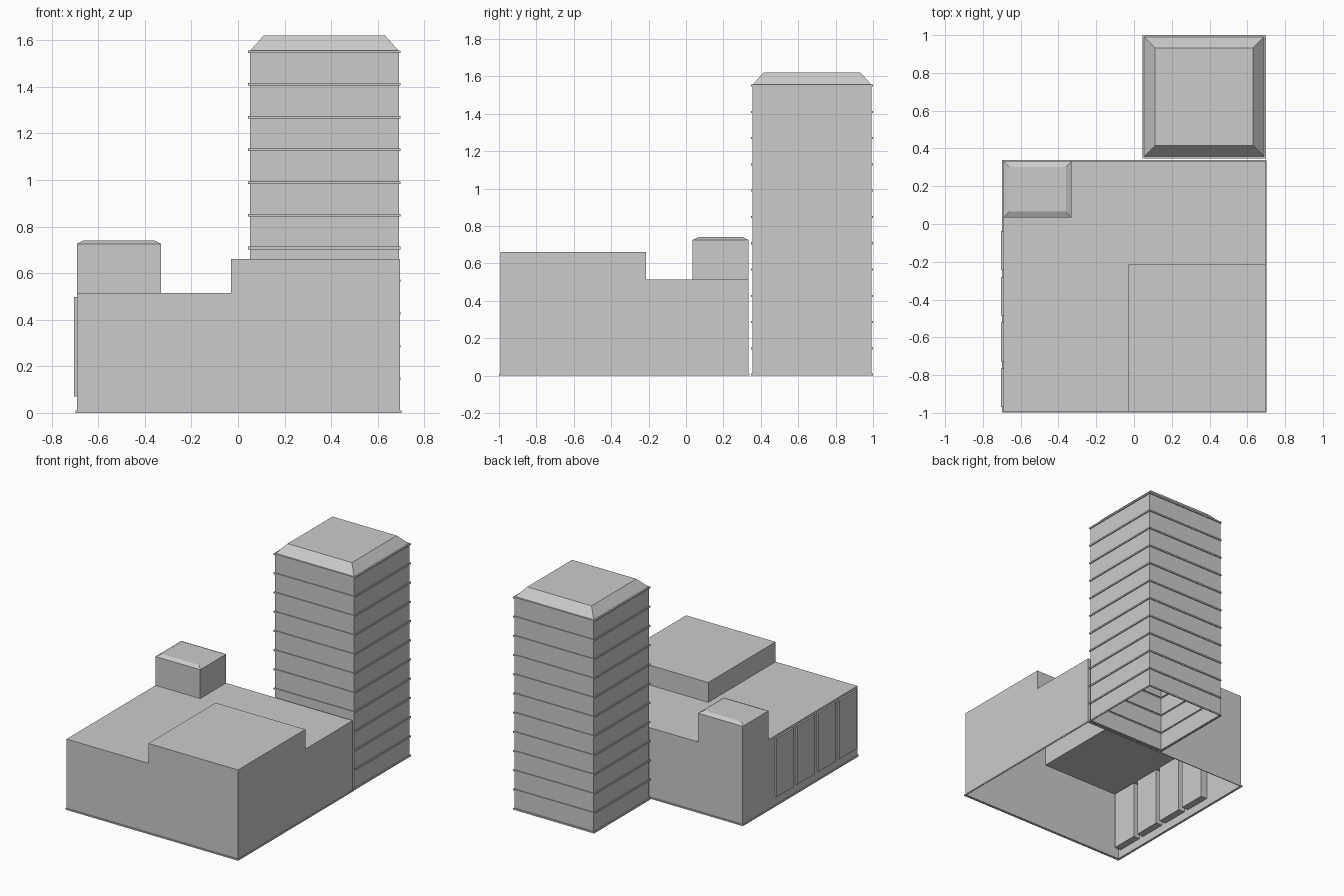
import bpy, bmesh

if "Cube" in bpy.data.objects:
    bpy.data.objects.remove(bpy.data.objects["Cube"])


def finish(name, bm):
    bmesh.ops.remove_doubles(bm, verts=bm.verts, dist=1e-5)
    bmesh.ops.dissolve_limit(bm, angle_limit=0.01, verts=bm.verts, edges=bm.edges)
    bmesh.ops.recalc_face_normals(bm, faces=bm.faces)
    mesh = bpy.data.meshes.new(name)
    bm.to_mesh(mesh)
    bm.free()
    obj = bpy.data.objects.new(name, mesh)
    bpy.context.collection.objects.link(obj)
    return obj


def loft(name, x0, x1, y0, y1, rings, cap=False, floor=False):
    """Stack rectangles; each ring is (outward offset, z)."""
    bm = bmesh.new()
    loops = [[bm.verts.new((x, y, z)) for x, y in
              ((x0 - o, y0 - o), (x1 + o, y0 - o), (x1 + o, y1 + o), (x0 - o, y1 + o))]
             for o, z in rings]
    for a, b in zip(loops, loops[1:]):
        for i in range(4):
            j = (i + 1) % 4
            bm.faces.new((a[i], a[j], b[j], b[i]))
    if cap:
        bm.faces.new(loops[-1])
    if floor:
        bm.faces.new(loops[0][::-1])
    return finish(name, bm)


# Low building: open-bottomed stepped shell with two raised volumes
XS = [-0.692, -0.33, -0.03, 0.695]
YS = [-0.993, -0.215, 0.035, 0.333]
BASE, ROOF, HALL, HUT = 0.01, 0.515, 0.66, 0.726


def height(i, j):
    if not (0 <= i < 3 and 0 <= j < 3):
        return BASE
    return {(2, 0): HALL, (0, 2): HUT}.get((i, j), ROOF)


bm = bmesh.new()


def quad(*pts):
    bm.faces.new([bm.verts.new(p) for p in pts])


for i in range(4):
    for j in range(4):
        h, hl, hd = height(i, j), height(i - 1, j), height(i, j - 1)
        if i < 3 and j < 3 and h != HUT:
            a, b, c, d = XS[i], XS[i + 1], YS[j], YS[j + 1]
            quad((a, c, h), (b, c, h), (b, d, h), (a, d, h))
        if j < 3 and h != hl:
            x, c, d = XS[i], YS[j], YS[j + 1]
            quad((x, c, hl), (x, d, hl), (x, d, h), (x, c, h))
        if i < 3 and h != hd:
            y, a, b = YS[j], XS[i], XS[i + 1]
            quad((a, y, hd), (b, y, hd), (b, y, h), (a, y, h))
finish("low_building", bm)

# Plinth lip around the low building
loft("plinth_lip", XS[0], XS[3], YS[0], YS[3],
     [(0, 0), (0.006, 0), (0.006, 0.01), (0, 0.01)])

# Chamfered roof of the small rooftop hut
loft("hut_roof", XS[0], XS[1], YS[2], YS[3], [(0, HUT), (-0.03, 0.741)], cap=True)

# Four window bays on the left wall
for k in range(4):
    y = -0.97 + 0.2425 * k
    loft(f"window_bay_{k + 1}", -0.705, -0.64, y, y + 0.205,
         [(0, 0.07), (0, 0.498)], cap=True, floor=True)

# Tower: open-bottomed shell with a thin ledge at every storey and a sloped roof
rings = [(0, 0)]
for k in range(12):
    z = 0.1405 * k
    rings += [(0, z), (0.007, z), (0.007, z + 0.011), (0, z + 0.011)]
rings = rings[1:] + [(-0.003, 1.557), (-0.06, 1.621)]
loft("tower", 0.051, 0.691, 0.355, 0.993, rings, cap=True)
